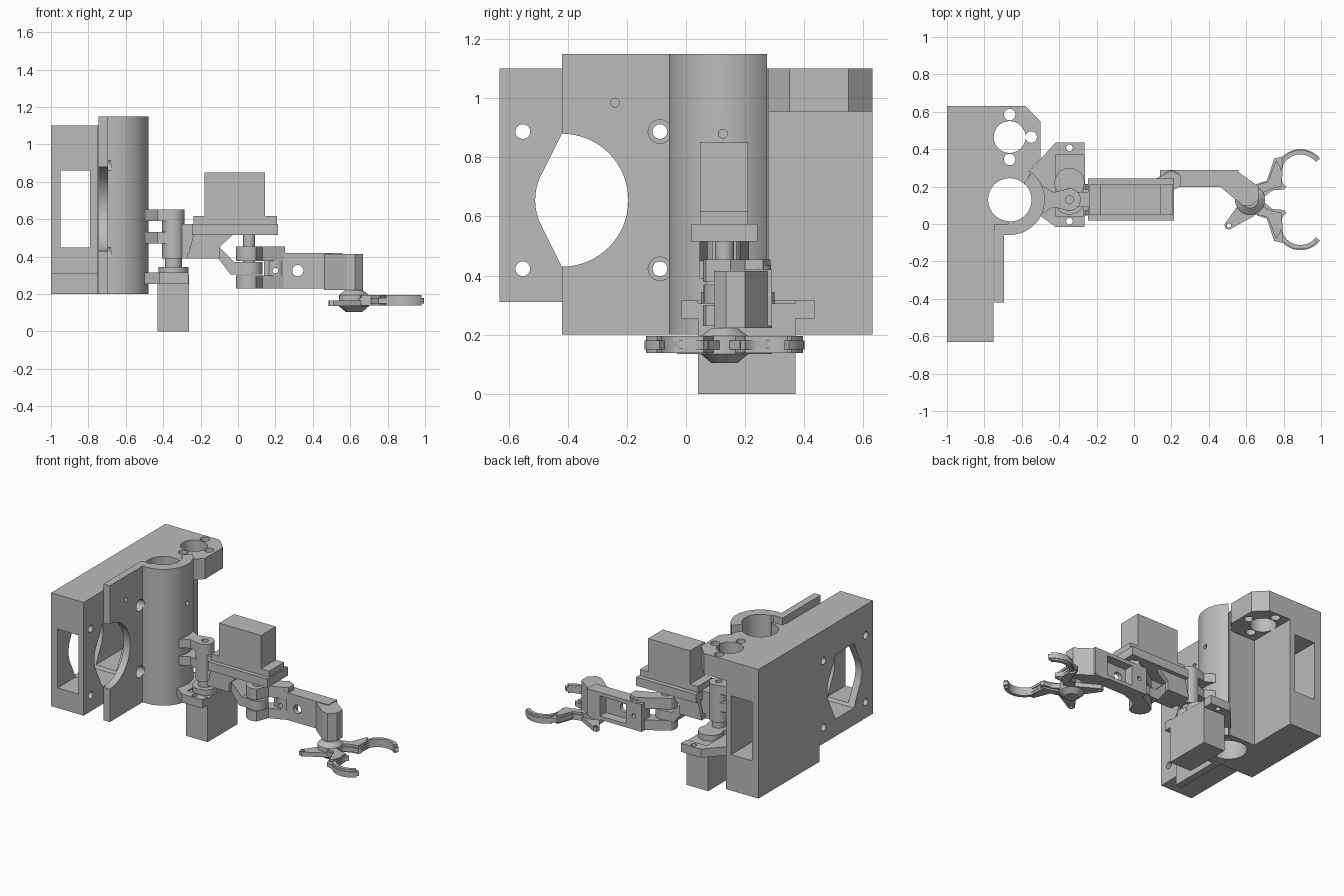
import bpy
import bmesh
from math import cos, sin, radians
from mathutils import Vector

cube = bpy.data.objects.get("Cube")
if cube:
    bpy.data.objects.remove(cube, do_unlink=True)

grey = bpy.data.materials.new("plain_grey")
grey.use_nodes = True
COLOUR = (0.5, 0.5, 0.5, 1)
grey.diffuse_color = COLOUR
grey.node_tree.nodes["Principled BSDF"].inputs["Base Color"].default_value = COLOUR

AXES = {"z": (0, 1, 2), "x": (1, 2, 0), "y": (0, 2, 1)}


def finish(name, bm):
    bmesh.ops.recalc_face_normals(bm, faces=bm.faces)
    mesh = bpy.data.meshes.new(name)
    bm.to_mesh(mesh)
    bm.free()
    mesh.materials.append(grey)
    obj = bpy.data.objects.new(name, mesh)
    bpy.context.collection.objects.link(obj)
    return obj


def prism(name, outline, lo, hi, axis="z"):
    """Extrude a flat outline along an axis from lo to hi."""
    a, b, c = AXES[axis]
    bm = bmesh.new()
    verts = []
    for p in outline:
        co = Vector()
        co[a], co[b], co[c] = p[0], p[1], lo
        verts.append(bm.verts.new(co))
    face = bm.faces.new(verts)
    new = bmesh.ops.extrude_face_region(bm, geom=[face])["geom"]
    shift = Vector()
    shift[c] = hi - lo
    bmesh.ops.translate(bm, vec=shift, verts=[v for v in new if isinstance(v, bmesh.types.BMVert)])
    return finish(name, bm)


def arc(centre, r, start, end, n=24):
    steps = [radians(start + (end - start) * i / n) for i in range(n + 1)]
    return [(centre[0] + r * cos(t), centre[1] + r * sin(t)) for t in steps]


def box(name, x, y, z):
    return prism(name, [(x[0], y[0]), (x[1], y[0]), (x[1], y[1]), (x[0], y[1])], *z)


def rod(name, centre, r, lo, hi, axis="z", n=40):
    return prism(name, arc(centre, r, 0, 360, n)[:-1], lo, hi, axis)


def cut(obj, cutters, operation="DIFFERENCE"):
    """Combine obj with each helper, bake the result and drop the helpers."""
    for c in cutters:
        c.hide_render = True
        mod = obj.modifiers.new("combine", "BOOLEAN")
        mod.operation, mod.object, mod.solver = operation, c, "EXACT"
    bpy.context.view_layer.update()
    graph = bpy.context.evaluated_depsgraph_get()
    mesh = bpy.data.meshes.new_from_object(obj.evaluated_get(graph))
    obj.modifiers.clear()
    obj.data = mesh
    for c in cutters:
        bpy.data.objects.remove(c, do_unlink=True)
    return obj


# Motor block with its bore wall and rod flange
BORE = (-0.665, 0.13)
ROD = (-0.665, 0.465)
block = prism("motor_block", [(-0.63, 0.31), (-0.04, 0.31), (-0.04, 0.2), (0.63, 0.2),
                              (0.63, 1.1), (-0.63, 1.1)], -1, -0.75, "x")
wall = prism("bore_wall", [(-0.78, -0.03), (-0.67, -0.03), (-0.67, 0.13), (-0.585, 0.21),
                           (-0.55, 0.28), (-0.78, 0.28)], 0.2, 1.1)
flange = prism("rod_flange", [(-0.78, 0.275), (-0.57, 0.275), (-0.5, 0.35), (-0.5, 0.55),
                              (-0.58, 0.63), (-0.78, 0.63)], 0.955, 1.1)
cut(block, [wall, flange], "UNION")

# Motor opening: circle with straight flanks to a flat top and bottom
MOTOR = (-0.32, 0.655)
opening = (arc(MOTOR, 0.19, -22, 22, 10) + [(-0.22, 0.88), (-0.42, 0.88)]
           + arc(MOTOR, 0.19, 158, 202, 10) + [(-0.42, 0.43), (-0.22, 0.43)])
holes = [prism("opening", opening, -1.1, -0.7, "x"),
         box("window", (-0.95, -0.79), (-0.7, 0.7), (0.45, 0.86)),
         rod("bore", BORE, 0.115, 0.1, 1.2), rod("rod_hole", ROD, 0.085, 0.9, 1.2)]
for dx, dy in ((0, 0.12), (0, -0.12), (0.115, 0)):
    holes.append(rod("screw", (ROD[0] + dx, ROD[1] + dy), 0.031, 0.9, 1.2, n=20))
bolts = [(MOTOR[0] + sy * 0.232, MOTOR[1] + sz * 0.232) for sy in (-1, 1) for sz in (-1, 1)]
holes += [rod("bolt", p, 0.025, -1.1, -0.7, "x", 20) for p in bolts]
cut(block, holes)

# Rail clamp: curved shell joined to a flat plate
clamp = prism("rail_clamp", arc(BORE, 0.188, -90, 50) + arc(BORE, 0.117, 50, -90)
              + [(-0.675, -0.0), (-0.745, -0.0), (-0.745, -0.42), (-0.695, -0.42),
                 (-0.695, -0.058)], 0.2, 1.15)
cut(clamp, [rod("opening", (-0.42, 0.655), 0.225, -0.8, -0.6, "x", 64),
            rod("pilot", (-0.24, 0.985), 0.015, -0.8, -0.6, "x", 16),
            rod("pin", (0.125, 0.88), 0.015, -0.6, -0.4, "x", 16)]
    + [rod("bolt", p, 0.04, -0.8, -0.68, "x", 24) for p in bolts[2:]])

# Shoulder hinge ears
PIVOT = (-0.345, 0.13)
for i, z in enumerate((0.47, 0.59)):
    ear = prism("hinge_ear_%d" % i, arc(PIVOT, 0.06, -90, 90, 16)
                + [(-0.43, 0.17), (-0.5, 0.21), (-0.5, 0.05), (-0.43, 0.09)], z, z + 0.062)
    cut(ear, [rod("pin", PIVOT, 0.022, 0.4, 0.7, n=20)])

# Shoulder servo and its bracket
bracket = prism("servo_bracket", [(-0.57, 0.27), (-0.42, 0.435), (-0.265, 0.435), (-0.265, 0.37),
                                  (-0.42, 0.37), (-0.42, 0.04), (-0.265, 0.04), (-0.265, -0.015),
                                  (-0.42, -0.015), (-0.51, 0.05)], 0.255, 0.315)
cut(bracket, [rod("screw", (PIVOT[0], y), 0.018, 0.2, 0.4, n=16) for y in (0.015, 0.407)])
box("shoulder_servo", (-0.43, -0.262), (0.04, 0.37), (0, 0.305))
rod("shoulder_servo_boss", (PIVOT[0], 0.22), 0.08, 0.3, 0.345)
rod("shoulder_servo_top", PIVOT, 0.08, 0.3, 0.345)
rod("shoulder_shaft", PIVOT, 0.045, 0.34, 0.4)

# Upper arm: hub, bar, servo cradle and drop link to the elbow
rod("arm_hub", PIVOT, 0.06, 0.39, 0.59)
box("arm_web", (-0.345, -0.235), (0.09, 0.17), (0.39, 0.575))
cradle = [(-0.27, 0.39), (-0.1, 0.39), (-0.1, 0.45), (-0.03, 0.515), (-0.24, 0.515)]
for side, y in (("right", 0.045), ("left", 0.185)):
    prism("cradle_wall_" + side, cradle, y, y + 0.028, "y")
box("cradle_floor", (-0.27, -0.1), (0.045, 0.213), (0.39, 0.42))
prism("drop_link", [(-0.15, 0.39), (-0.105, 0.39), (-0.04, 0.305), (0.06, 0.305), (0.06, 0.37),
                    (-0.02, 0.37), (-0.1, 0.45), (-0.15, 0.45)], 0.07, 0.19, "y")

# Elbow servo
ELBOW = (0.06, 0.13)
tabs = box("elbow_servo_tabs", (-0.245, 0.215), (0.018, 0.242), (0.515, 0.575))
box("elbow_servo_plate", (-0.238, 0.208), (0.047, 0.21), (0.575, 0.618))
box("elbow_servo", (-0.178, 0.145), (0.047, 0.21), (0.61, 0.85))
rod("elbow_shaft", ELBOW, 0.032, 0.36, 0.53)

# Elbow hub and forearm channel
rod("elbow_hub", ELBOW, 0.07, 0.305, 0.37)
for name, z in (("lower", (0.23, 0.3)), ("upper", (0.378, 0.455))):
    prism("elbow_fork_" + name, arc(ELBOW, 0.072, 150, 300, 20)
          + [(0.13, 0.15), (0.25, 0.2), (0.25, 0.26), (0.2, 0.285), (0.13, 0.25)], *z)
rod("forearm_corner", (0.2, 0.235), 0.052, 0.23, 0.435)
forearm = box("forearm", (0.14, 0.56), (0.197, 0.29), (0.23, 0.42))
cut(forearm, [box("channel", (0.26, 0.5), (0.225, 0.4), (0.255, 0.395)),
              rod("small_hole", (0.2, 0.325), 0.015, 0.1, 0.4, "y", 16),
              rod("large_hole", (0.32, 0.325), 0.03, 0.1, 0.4, "y", 24)])
cut(bpy.data.objects["forearm_corner"], [rod("hole", (0.2, 0.325), 0.015, 0.1, 0.4, "y", 16)])

# Wrist: three-sided head carrying the gripper pivot
GRIP = (0.62, 0.13)
prism("wrist_head", [(0.46, 0.2), (0.58, 0.1), (0.625, 0.095), (0.668, 0.135), (0.668, 0.2),
                     (0.54, 0.29), (0.46, 0.29)], 0.222, 0.415)


def turned(name, profile, n=40):
    """Stack tapered rings around the gripper pivot."""
    bm = bmesh.new()
    rings = [[bm.verts.new((x, y, z)) for x, y in arc(GRIP, r, 0, 360, n)[:-1]] for r, z in profile]
    for lo, hi in zip(rings, rings[1:]):
        for i in range(n):
            j = (i + 1) % n
            bm.faces.new((lo[i], lo[j], hi[j], hi[i]))
    bm.faces.new(rings[0])
    bm.faces.new(rings[-1])
    return finish(name, bm)


turned("gripper_pivot", [(0.045, 0.105), (0.08, 0.135), (0.08, 0.195), (0.045, 0.222)])

# Gripper: two mirrored fingers with grooved curved tips and crank tails
for name, s in (("left", 1), ("right", -1)):
    def place(points):
        return [(x, GRIP[1] + s * (y - GRIP[1])) for x, y in points]

    tip = (0.89, 0.267)
    finger = (arc(tip, 0.133, 38, 135, 20) + [(0.75, 0.35), (0.71, 0.232), (0.66, 0.215),
              (0.6, 0.17), (0.64, 0.1), (0.74, 0.18), (0.8, 0.185), (0.815, 0.2)]
              + arc(tip, 0.105, 210, 38, 20))
    prism("finger_web_" + name, place(finger), 0.15, 0.18)
    rim = arc(tip, 0.128, 45, 140, 20) + arc(tip, 0.105, 200, 45, 20)
    for part, z in (("lower", 0.138), ("upper", 0.178)):
        prism("finger_rim_%s_%s" % (part, name), place(rim), z, z + 0.017)
    prism("finger_arm_" + name, place([(0.63, 0.14), (0.74, 0.19), (0.79, 0.2), (0.785, 0.3),
                                       (0.76, 0.34), (0.715, 0.225), (0.66, 0.21)]), 0.138, 0.195)
    tail = prism("crank_tail_" + name, place([(0.55, 0.17), (0.483, 0.262), (0.49, 0.285),
                                              (0.51, 0.29), (0.69, 0.19), (0.64, 0.12)]), 0.135, 0.165)
    cut(tail, [rod("pin", place([(0.508, 0.268)])[0], 0.012, 0.1, 0.2, n=16)])

# Smooth the round walls and keep the hard edges
for obj in bpy.context.collection.objects:
    obj.select_set(obj.type == "MESH")
    if obj.type == "MESH":
        bpy.context.view_layer.objects.active = obj
bpy.ops.object.shade_smooth_by_angle(angle=radians(30))
